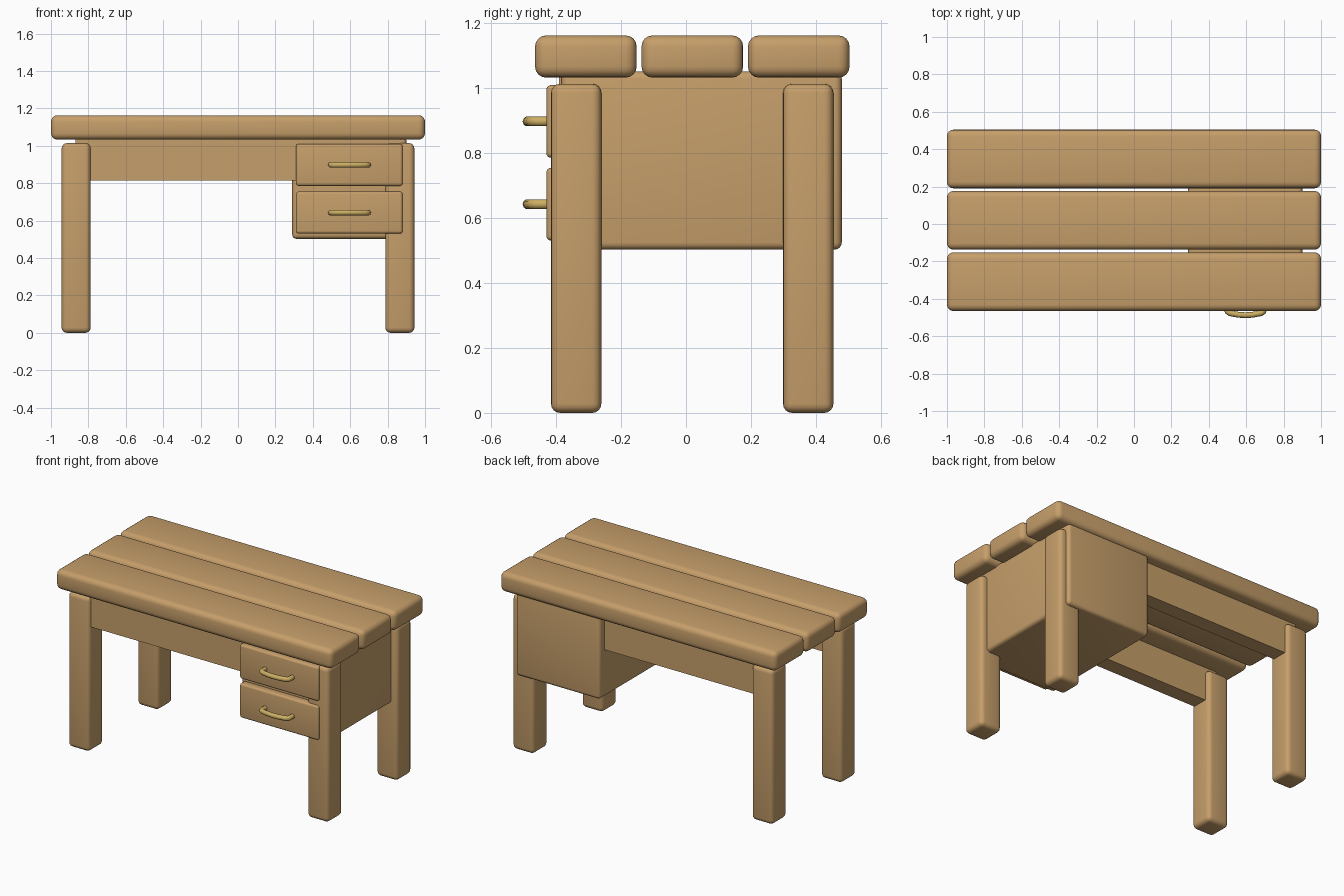
import bpy, bmesh, math

if "Cube" in bpy.data.objects:
    bpy.data.objects.remove(bpy.data.objects["Cube"])


def material(name, rgb):
    m = bpy.data.materials.new(name)
    m.diffuse_color = (*rgb, 1)
    m.use_nodes = True
    m.node_tree.nodes["Principled BSDF"].inputs["Base Color"].default_value = m.diffuse_color
    return m


WOOD = material("light wood", (0.565, 0.345, 0.145))
BRASS = material("brass", (0.60, 0.42, 0.125))


def smooth(ob):
    bpy.ops.object.select_all(action='DESELECT')
    ob.select_set(True)
    bpy.context.view_layer.objects.active = ob
    bpy.ops.object.shade_smooth_by_angle(angle=math.radians(40))


def box(name, x, y, z, bevel=0.0):
    """Rounded wooden box from (min, max) ranges on each axis."""
    bm = bmesh.new()
    bmesh.ops.create_cube(bm, size=1)
    for v in bm.verts:
        v.co = [r[0] if c < 0 else r[1] for c, r in zip(v.co, (x, y, z))]
    if bevel:
        bmesh.ops.bevel(bm, geom=bm.edges[:], offset=bevel, segments=4,
                        profile=0.5, affect='EDGES')
    me = bpy.data.meshes.new(name)
    bm.to_mesh(me)
    bm.free()
    me.materials.append(WOOD)
    ob = bpy.data.objects.new(name, me)
    bpy.context.collection.objects.link(ob)
    smooth(ob)
    return ob


# Tabletop planks
for i, y0 in enumerate((-0.465, -0.137, 0.191)):
    box(f"top_plank_{i + 1}", (-1, 1), (y0, y0 + 0.313), (1.033, 1.163), 0.034)

# Legs
for side, x0 in (("left", -0.943), ("right", 0.788)):
    for end, y0 in (("front", -0.416), ("back", 0.299)):
        box(f"{end}_{side}_leg", (x0, x0 + 0.155), (y0, y0 + 0.155), (0, 1.014), 0.028)

# Long aprons under the top
box("front_apron", (-0.87, 0.87), (-0.392, -0.292), (0.815, 1.045))
box("back_apron", (-0.87, 0.87), (0.33, 0.43), (0.815, 1.045))

# Drawer cabinet
box("cabinet", (0.29, 0.90), (-0.384, 0.48), (0.503, 1.052), 0.022)


# Drawer pulls: a slightly bowed bar with bent ends
def handle(name, z):
    cu = bpy.data.curves.new(name, 'CURVE')
    cu.dimensions = '3D'
    cu.bevel_depth = 0.0155
    cu.bevel_resolution = 3
    cu.use_fill_caps = True
    half = [(-0.099, -0.425), (-0.099, -0.458), (-0.095, -0.470),
            (-0.083, -0.477), (-0.04, -0.485)]
    path = half + [(0, -0.488)] + [(-x, y) for x, y in reversed(half)]
    sp = cu.splines.new('POLY')
    sp.points.add(len(path) - 1)
    for p, (x, y) in zip(sp.points, path):
        p.co = (0.596 + x, y, z, 1)
    ob = bpy.data.objects.new(name, cu)
    bpy.context.collection.objects.link(ob)
    bpy.ops.object.select_all(action='DESELECT')
    ob.select_set(True)
    bpy.context.view_layer.objects.active = ob
    bpy.ops.object.convert(target='MESH')
    ob = bpy.context.object
    ob.data.materials.clear()
    ob.data.materials.append(BRASS)
    smooth(ob)


# Drawers with handles
for label, z0 in (("upper", 0.786), ("lower", 0.531)):
    box(f"{label}_drawer_front", (0.31, 0.88), (-0.43, -0.375), (z0, z0 + 0.224), 0.014)
    handle(f"{label}_drawer_handle", z0 + 0.112)
